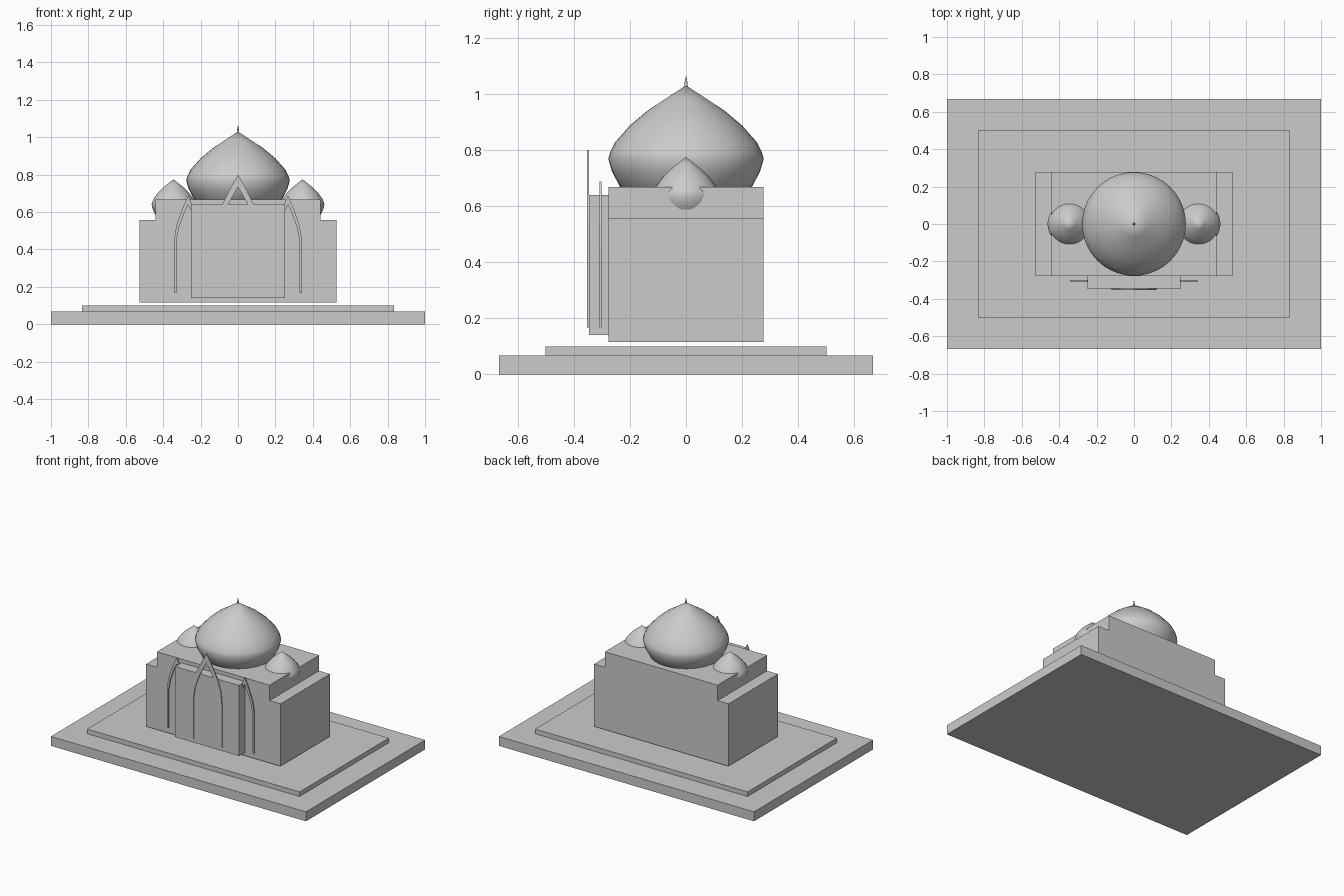
import bpy, bmesh, math

if "Cube" in bpy.data.objects:
    bpy.data.objects.remove(bpy.data.objects["Cube"])

stone = bpy.data.materials.new("pale_grey_stone")
stone.diffuse_color = (0.6, 0.6, 0.6, 1)
stone.use_nodes = True
stone.node_tree.nodes["Principled BSDF"].inputs["Base Color"].default_value = stone.diffuse_color


def finish(name, bm, smooth=False):
    bmesh.ops.recalc_face_normals(bm, faces=bm.faces)
    mesh = bpy.data.meshes.new(name)
    bm.to_mesh(mesh)
    bm.free()
    mesh.materials.append(stone)
    obj = bpy.data.objects.new(name, mesh)
    bpy.context.collection.objects.link(obj)
    if smooth:
        bpy.ops.object.select_all(action='DESELECT')
        obj.select_set(True)
        bpy.context.view_layer.objects.active = obj
        bpy.ops.object.shade_smooth_by_angle(angle=math.radians(40))
    return obj


def extrude_outline(name, outline, y0, y1):
    """Solid from an (x, z) outline, running from y0 to y1."""
    bm = bmesh.new()
    face = bm.faces.new([bm.verts.new((x, y0, z)) for x, z in outline])
    ext = bmesh.ops.extrude_face_region(bm, geom=[face])
    verts = [v for v in ext["geom"] if isinstance(v, bmesh.types.BMVert)]
    bmesh.ops.translate(bm, verts=verts, vec=(0, y1 - y0, 0))
    return finish(name, bm)


def box(name, hx, y0, y1, z0, z1):
    return extrude_outline(name, [(-hx, z0), (hx, z0), (hx, z1), (-hx, z1)], y0, y1)


def lathe(name, profile, x, z, sxy=1.0, sz=1.0, steps=40):
    """Spin an (r, z) profile about a vertical axis."""
    bm = bmesh.new()
    vs = [bm.verts.new((r * sxy, 0, h * sz)) for r, h in profile]
    es = [bm.edges.new(p) for p in zip(vs, vs[1:])]
    bmesh.ops.spin(bm, geom=vs + es, axis=(0, 0, 1), cent=(0, 0, 0),
                   angle=math.tau, steps=steps)
    bmesh.ops.remove_doubles(bm, verts=bm.verts, dist=1e-5)
    bmesh.ops.translate(bm, verts=bm.verts, vec=(x, 0, z))
    return finish(name, bm, True)


def arch(name, outer, inner, x, y0, y1):
    """Pointed arch frame from right-hand half profiles, foot to apex."""
    def full(half):
        return half + [(-px, pz) for px, pz in half[-2::-1]]
    outline = full(outer) + full(inner)[::-1]
    return extrude_outline(name, [(x + px, pz) for px, pz in outline], y0, y1)


# Stepped plinth
box("plinth_lower", 1.0, -0.667, 0.667, 0.0, 0.067)
box("plinth_upper", 0.833, -0.5, 0.5, 0.067, 0.1)

# Hall with stepped shoulders
half_hall = [(0.527, 0.115), (0.527, 0.557), (0.442, 0.557), (0.442, 0.667)]
extrude_outline("hall", half_hall + [(-x, z) for x, z in half_hall[::-1]], -0.277, 0.277)

# Projecting entrance block
box("entrance_block", 0.25, -0.346, -0.277, 0.14, 0.64)

# Onion domes, heights measured from the widest ring
dome = [(0, 0.262), (0.07, 0.216), (0.137, 0.172), (0.2, 0.119), (0.253, 0.059),
        (0.271, 0.022), (0.277, 0), (0.264, -0.045), (0.236, -0.098), (0.19, -0.14), (0, -0.15)]
lathe("main_dome", dome, 0, 0.768)
for side, sx in (("left", -1), ("right", 1)):
    lathe("small_dome_" + side, dome, sx * 0.345, 0.64, 0.422, 0.515)

# Finial
lathe("finial", [(0, 0), (0.007, 0), (0.005, 0.02), (0, 0.047)], 0, 1.02, steps=12)

# Pointed arch frames
arch("entrance_arch",
     [(0.12, 0.167), (0.12, 0.47), (0.112, 0.555), (0.085, 0.64), (0.04, 0.73), (0, 0.8)],
     [(0.103, 0.167), (0.103, 0.46), (0.09, 0.54), (0.053, 0.64), (0.025, 0.69), (0, 0.733)],
     0, -0.353, -0.345)
for side, sx in (("left", -1), ("right", 1)):
    arch("side_arch_" + side,
         [(0.075, 0.167), (0.075, 0.45), (0.062, 0.53), (0.033, 0.612), (0, 0.687)],
         [(0.062, 0.167), (0.062, 0.445), (0.048, 0.52), (0.018, 0.6), (0, 0.64)],
         sx * 0.267, -0.308, -0.301)
